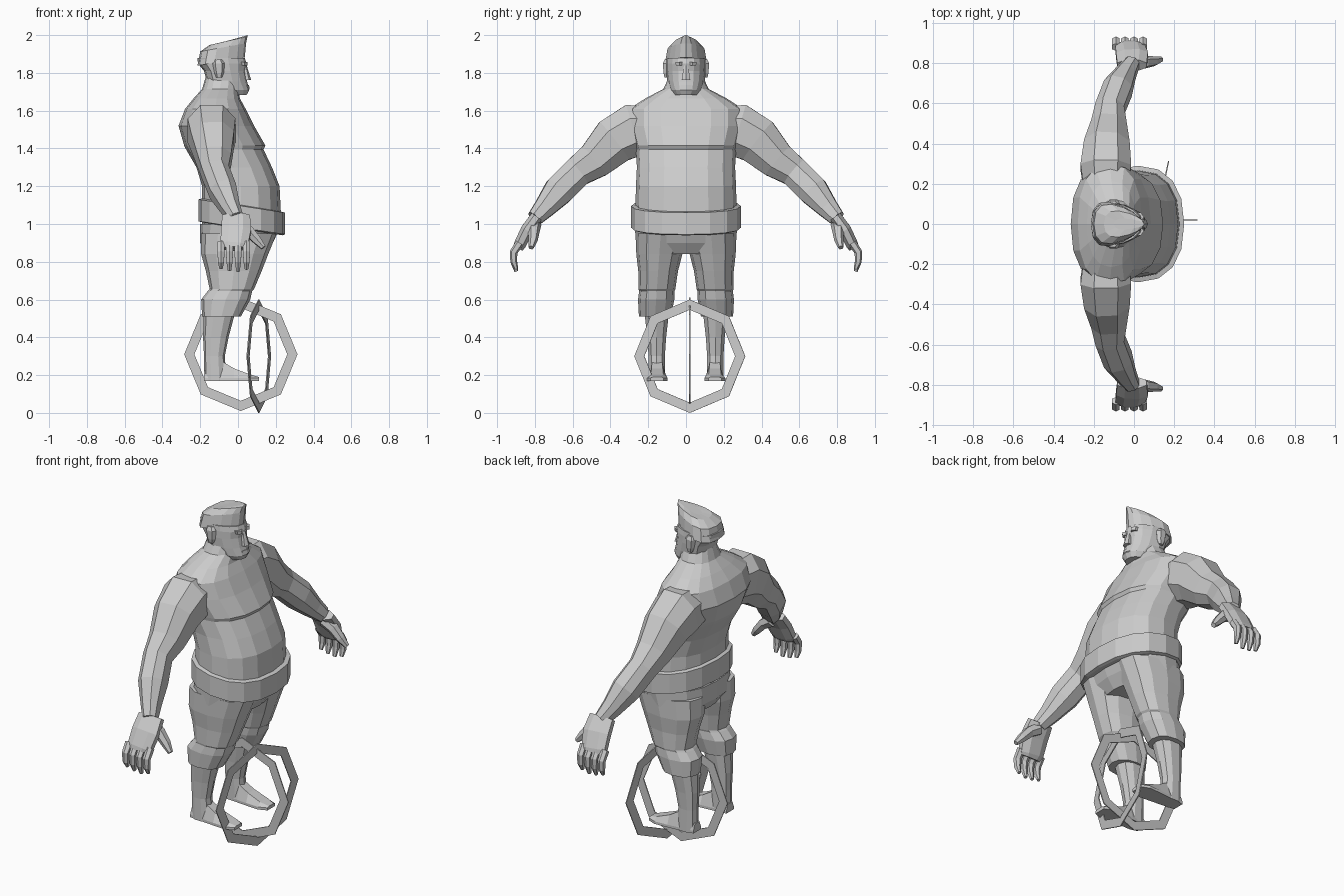
import bpy, bmesh, math
from mathutils import Vector, Matrix

if "Cube" in bpy.data.objects:
    bpy.data.objects.remove(bpy.data.objects["Cube"])

grey = bpy.data.materials.new("plain grey")
grey.use_nodes = True
grey.diffuse_color = (.6, .6, .6, 1)
grey.node_tree.nodes["Principled BSDF"].inputs["Base Color"].default_value = grey.diffuse_color


def finish(name, bm, mirror=False):
    """Turn a bmesh into a flat-shaded object, optionally mirrored across y."""
    bmesh.ops.recalc_face_normals(bm, faces=bm.faces)
    mesh = bpy.data.meshes.new(name)
    bm.to_mesh(mesh)
    bm.free()
    mesh.materials.append(grey)
    obj = bpy.data.objects.new(name, mesh)
    bpy.context.collection.objects.link(obj)
    if mirror:
        modifier = obj.modifiers.new("Mirror", "MIRROR")
        modifier.use_axis = (False, True, False)
        modifier.use_mirror_merge = False
    return obj


def bridge(bm, first, second):
    """Join two equal loops of vertices with quads."""
    for i in range(len(first)):
        bm.faces.new((first[i - 1], first[i], second[i], second[i - 1]))


def loft(name, rings, mirror=False):
    """Skin a list of equal-length point rings and cap both ends."""
    bm = bmesh.new()
    loops = [[bm.verts.new(point) for point in ring] for ring in rings]
    for lower, upper in zip(loops, loops[1:]):
        bridge(bm, lower, upper)
    bm.faces.new(loops[0])
    bm.faces.new(loops[-1])
    return finish(name, bm, mirror)


def outline(sides, power=.85, phase=0):
    """Points of a slightly squared unit circle."""
    for i in range(sides):
        angle = math.tau * (i + phase) / sides
        c, s = math.cos(angle), math.sin(angle)
        yield math.copysign(abs(c) ** power, c), math.copysign(abs(s) ** power, s)


def stack(name, levels, sides=16, tilt=0, taper=0, side=None):
    """Loft level rings given as (height, back, front, half width).

    tilt lifts the front, taper narrows it, side(height) moves a mirrored part sideways."""
    rings = []
    for height, back, front, half in levels:
        middle, depth = (back + front) / 2, (front - back) / 2
        shift = side(height) if side else 0
        rings.append([(middle + c * depth, shift + s * half * (1 - taper * c), height + tilt * c)
                      for c, s in outline(sides)])
    return loft(name, rings, side is not None)


def limb(name, stations, sides=8, flatness=1):
    """Mirrored tube through (x, y, z, radius) stations; flatness widens it along x."""
    points = [Vector(station[:3]) for station in stations]
    rings = []
    for k, point in enumerate(points):
        ahead = points[min(k + 1, len(points) - 1)]
        behind = points[max(k - 1, 0)]
        along = (ahead - behind).normalized()
        across = (Vector((1, 0, 0)) - along * along.x).normalized()
        up = along.cross(across)
        radius = stations[k][-1]
        rings.append([point + across * c * radius * flatness + up * s * radius
                      for c, s in outline(sides, phase=.5)])
    return loft(name, rings, True)


# Torso with belly, chest ledge, hunched back and neck
stack("torso", (
    (1, -.19, .23, .27), (1.2, -.19, .22, .265), (1.3, -.22, .18, .26),
    (1.395, -.275, .135, .265), (1.415, -.285, .145, .27), (1.52, -.315, .085, .3),
    (1.61, -.28, .04, .3), (1.665, -.235, .01, .215), (1.715, -.19, 0, .12),
    (1.8, -.165, 0, .08)))

# Tilted waistband with a bevelled rim, and the hips below it
stack("waistband", [(height, -.21 + rim, .25 - rim, .29 - rim) for height, rim in
                    ((.975, .015), (.98, 0), (1.095, 0), (1.1, .02))], tilt=-.035)
stack("hips", ((.84, -.16, .14, .2), (.9, -.2, .185, .265), (1, -.2, .23, .272)))


# Trouser legs with a step above the knee
def splay(height):
    return .2 - .07 * height


stack("trouser_leg", (
    (.51, -.19, .015, .085), (.6, -.195, .065, .096), (.645, -.16, .075, .093),
    (.655, -.15, .085, .098), (.75, -.17, .125, .105), (.84, -.195, .16, .122),
    (.95, -.195, .205, .132)), sides=12, side=splay)

# Shins and feet
stack("shin", ((.17, -.18, -.06, .045), (.3, -.18, -.07, .045), (.4, -.185, -.05, .052),
               (.55, -.18, -.01, .07)), sides=10, side=lambda height: .155)
sole = .17
foot = []
for x, half, top in ((-.18, .035, .05), (-.08, .045, .1), (-.02, .05, .065),
                     (.06, .055, .035), (.11, .035, .02)):
    foot.append([(x, .153 + half * width, sole + height) for width, height in
                 ((-1, 0), (1, 0), (1, .015), (.6, top), (-.6, top), (-1, .015))])
loft("foot", foot, True)

# Arms and palms
limb("arm", (
    (-.14, .17, 1.5, .13), (-.14, .28, 1.495, .15), (-.135, .38, 1.44, .135),
    (-.125, .485, 1.335, .105), (-.12, .575, 1.275, .085), (-.08, .675, 1.175, .085),
    (-.04, .75, 1.085, .06), (-.01, .8, 1.03, .045)), flatness=.9)
limb("palm", ((-.01, .79, 1.04, .034), (-.01, .84, .97, .037), (-.02, .88, .89, .034),
              (-.02, .89, .87, .028)), flatness=2.3)

# Curled fingers, the middle ones longest, and the thumb
for i in range(4):
    x = -.09 + .045 * i
    tip = .745 + .012 * abs(i - 1.7)
    limb("finger_" + str(i + 1), ((x, .88, .9, .022), (x, .913, .85, .021),
                                  (x, .912, .8, .018), (x, .898, tip, .01)), sides=6)
limb("thumb", ((0, .8, 1, .035), (.055, .805, .965, .031), (.1, .81, .915, .025),
               (.135, .82, .875, .014)), sides=6)

# Jaw and face, then the hair rising to a pointed front tuft
stack("head", (
    (1.682, -.07, .045, .06), (1.71, -.12, .06, .082), (1.755, -.165, .048, .096),
    (1.81, -.18, .038, .102), (1.85, -.212, .045, .104), (1.88, -.215, .036, .102)),
    sides=14, taper=.2)
stack("hair", (
    (1.86, -.215, .036, .102), (1.935, -.2, .043, .09), (1.97, -.15, .05, .06),
    (1.978, -.1, .052, .025)), sides=14, tilt=.022, taper=.4)

# Face details
stack("nose", ((1.762, .02, .07, .026), (1.84, .02, .046, .012)), sides=6)
stack("mouth", ((1.715, .02, .062, .036), (1.735, .02, .058, .032)), sides=6)
stack("brow", ((1.838, -.02, .05, .02), (1.858, -.02, .05, .025)), sides=6,
      side=lambda height: .035)
stack("ear", ((1.775, -.115, -.085, .012), (1.8, -.125, -.075, .018),
              (1.85, -.135, -.07, .022), (1.87, -.125, -.085, .012)), sides=6,
      side=lambda height: .103)


# Two flat octagonal hoops at the feet
def hoop(name, centre, turn, radius=.3, sides=8):
    bm = bmesh.new()
    place = Matrix.Translation(centre) @ Matrix.Rotation(turn, 4, "Z")
    loops = [[bm.verts.new(place @ Vector((size * c, 0, size * s)))
              for c, s in outline(sides, power=1)] for size in (radius, radius * .82)]
    bridge(bm, *loops)
    modifier = finish(name, bm).modifiers.new("Thickness", "SOLIDIFY")
    modifier.thickness = .006
    modifier.offset = 0


hoop("side_hoop", (.015, .02, .31), turn=0)
hoop("front_hoop", (.11, .02, .3), turn=math.radians(78))
